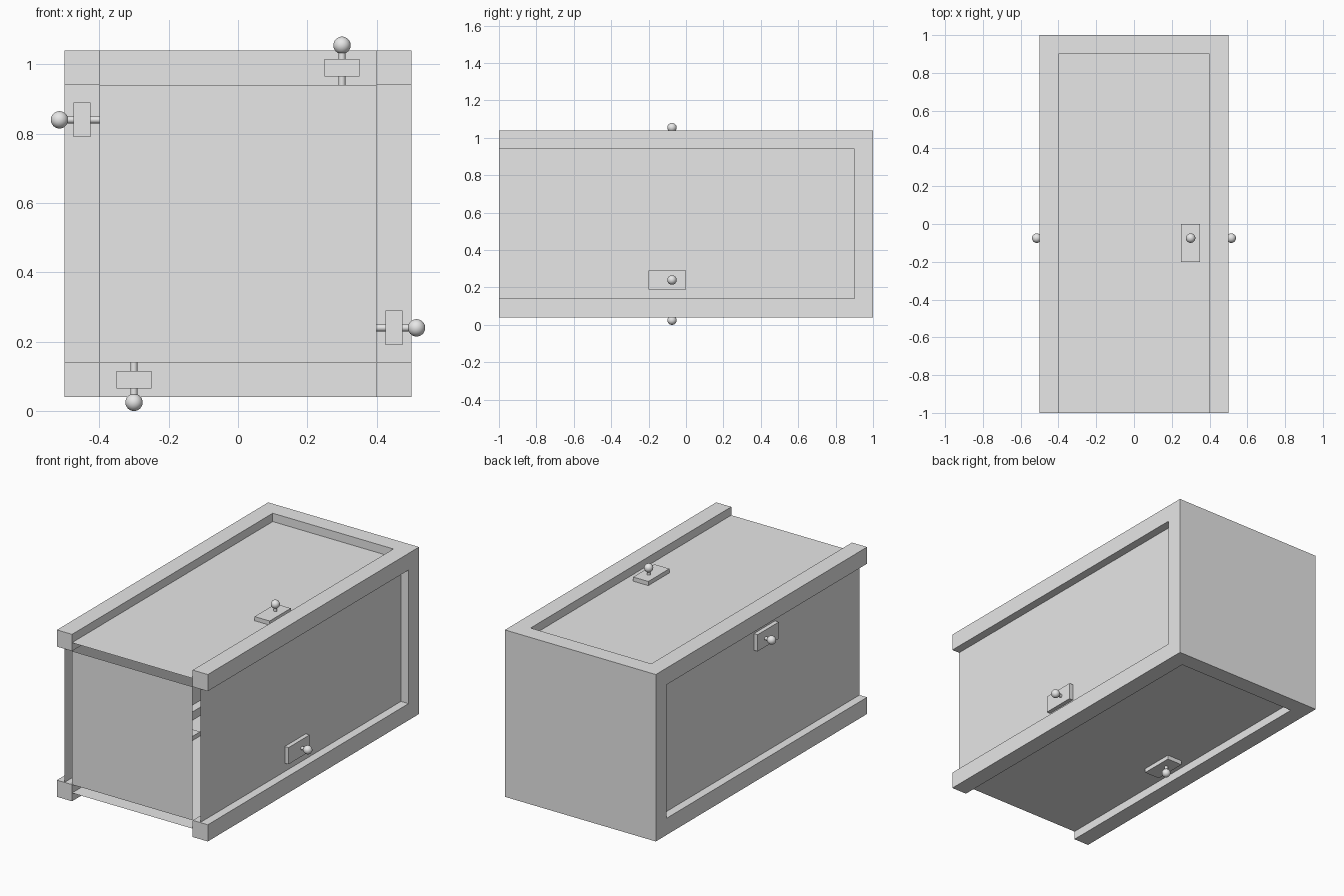
import bpy, bmesh
from math import pi
from mathutils import Matrix, Vector

cube = bpy.data.objects.get("Cube")
if cube:
    bpy.data.objects.remove(cube)

CENTRE = Matrix.Translation((0, 0, 0.54))   # middle of the box
INNER, OUTER, PANEL = 0.4, 0.5, 0.45        # distances from the long axis

grey = bpy.data.materials.new("plain_grey")
grey.use_nodes = True
grey.diffuse_color = (0.8, 0.8, 0.8, 1)
grey.node_tree.nodes["Principled BSDF"].inputs["Base Color"].default_value = (0.8, 0.8, 0.8, 1)


def finish(name, bm, matrix, smooth=False):
    mesh = bpy.data.meshes.new(name)
    bm.to_mesh(mesh)
    bm.free()
    mesh.transform(matrix)
    mesh.materials.append(grey)
    obj = bpy.data.objects.new(name, mesh)
    bpy.context.collection.objects.link(obj)
    if smooth:
        bpy.ops.object.select_all(action="DESELECT")
        obj.select_set(True)
        bpy.context.view_layer.objects.active = obj
        bpy.ops.object.shade_smooth_by_angle()


def box(bm, low, high):
    low, high = Vector(low), Vector(high)
    matrix = Matrix.Translation((low + high) / 2) @ Matrix.Diagonal((*(high - low), 1))
    bmesh.ops.create_cube(bm, size=1, matrix=matrix)


# Frame: back slab with four corner beams extruded to the front
bm = bmesh.new()
box(bm, (-OUTER, 0.9, -OUTER), (OUTER, 1, OUTER))
for axis in (Vector((1, 0, 0)), Vector((0, 0, 1))):
    for side in (-INNER, INNER):
        geom = bm.verts[:] + bm.edges[:] + bm.faces[:]
        bmesh.ops.bisect_plane(bm, geom=geom, plane_co=axis * side, plane_no=axis)
bm.normal_update()
corners = []
for face in bm.faces:
    mid = face.calc_center_median()
    if face.normal.y < -0.9 and abs(mid.x) > INNER and abs(mid.z) > INNER:
        corners.append(face)
ends = bmesh.ops.extrude_discrete_faces(bm, faces=corners)["faces"]
bmesh.ops.translate(bm, vec=(0, -1.9, 0), verts=[v for f in ends for v in f.verts])
bmesh.ops.remove_doubles(bm, verts=bm.verts[:], dist=0.0001)
bmesh.ops.dissolve_limit(bm, angle_limit=0.01, verts=bm.verts[:], edges=bm.edges[:])
bmesh.ops.recalc_face_normals(bm, faces=bm.faces[:])
finish("frame", bm, CENTRE)

# Front panel: thin sheet leaving a slot on every side
bm = bmesh.new()
bmesh.ops.create_grid(bm, x_segments=1, y_segments=1, size=INNER,
                      matrix=Matrix.Translation((0, -1, 0)) @ Matrix.Rotation(pi / 2, 4, "X"))
finish("front_panel", bm, CENTRE)

# Four sliding panels, each with a latch plate, rod and knob
for turn, side in enumerate(("top", "left", "bottom", "right")):
    matrix = CENTRE @ Matrix.Rotation(turn * pi / 2, 4, "Y")

    bm = bmesh.new()
    bmesh.ops.create_grid(bm, x_segments=1, y_segments=1, size=1,
                          matrix=Matrix.Translation((0, -0.05, PANEL))
                          @ Matrix.Diagonal((INNER, 0.95, 1, 1)))
    finish(side + "_panel", bm, matrix)

    bm = bmesh.new()
    box(bm, (0.25, -0.2, PANEL - 0.025), (0.35, 0, PANEL + 0.025))
    finish(side + "_latch_plate", bm, matrix)

    bm = bmesh.new()
    bmesh.ops.create_cone(bm, cap_ends=True, segments=32, radius1=0.01, radius2=0.01,
                          depth=0.1, matrix=Matrix.Translation((0.3, -0.075, PANEL)))
    finish(side + "_latch_rod", bm, matrix, smooth=True)

    bm = bmesh.new()
    bmesh.ops.create_uvsphere(bm, u_segments=32, v_segments=16, radius=0.025,
                              matrix=Matrix.Translation((0.3, -0.075, 0.515)))
    finish(side + "_latch_knob", bm, matrix, smooth=True)
